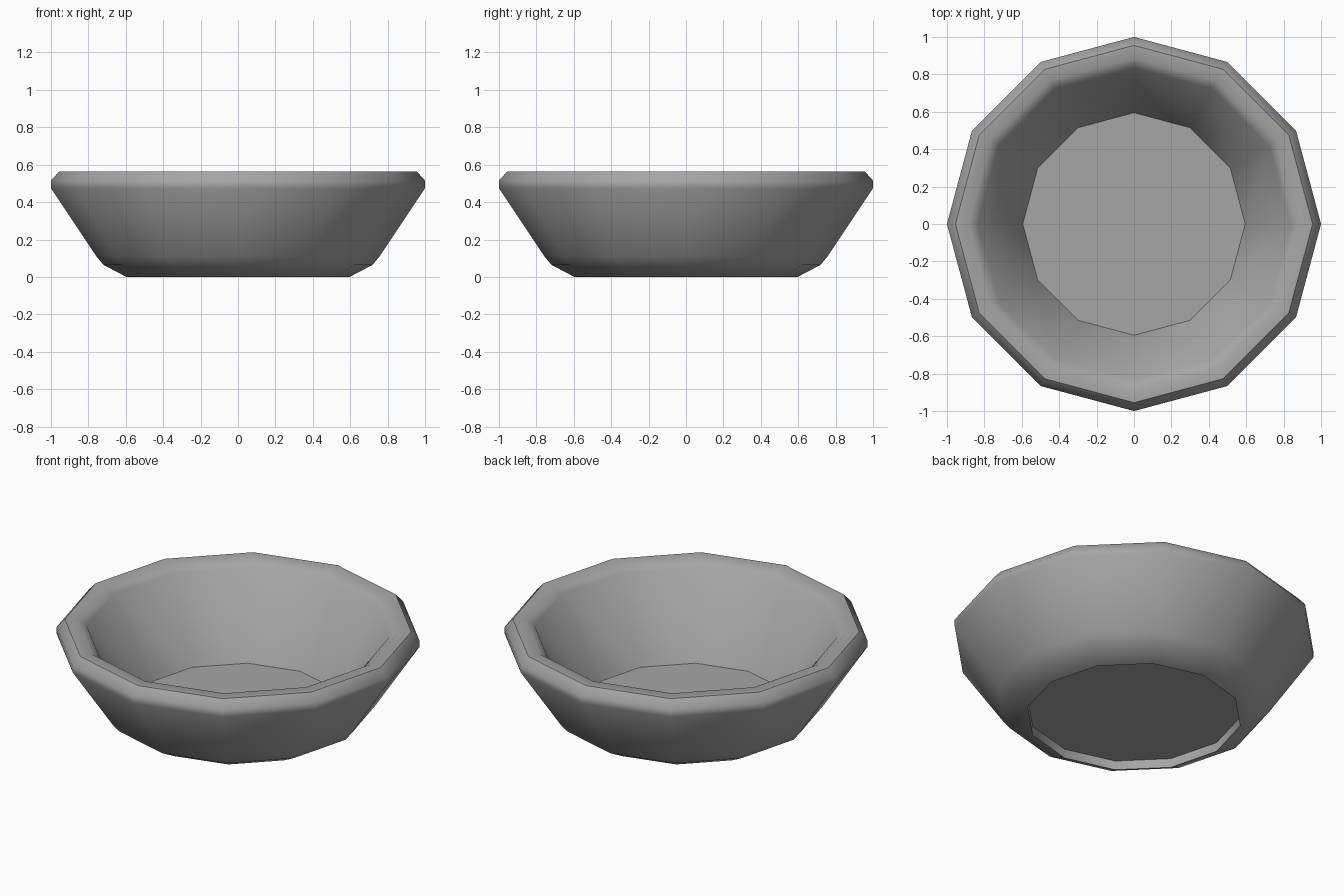
import bpy
import bmesh
from math import radians
from mathutils import Matrix

SIDES = 12

cube = bpy.data.objects.get("Cube")
if cube:
    bpy.data.objects.remove(cube, do_unlink=True)

# Plain grey clay colour
grey = bpy.data.materials.new("grey")
grey.use_nodes = True
colour = (0.38, 0.38, 0.38, 1.0)
grey.diffuse_color = colour
grey.node_tree.nodes["Principled BSDF"].inputs["Base Color"].default_value = colour

# Cross-section (radius, height): floor, inner wall, rim, outer wall, foot, recess
profile = [
    (0.595, 0.06), (0.835, 0.53), (0.885, 0.565),
    (0.955, 0.565), (1.0, 0.515), (1.0, 0.475),
    (0.757, 0.11), (0.72, 0.065), (0.597, 0.0),
    (0.592, 0.0), (0.592, 0.055),
]

bm = bmesh.new()
rings = []
for radius, height in profile:
    ring = bmesh.ops.create_circle(bm, segments=SIDES, radius=radius,
                                   matrix=Matrix.Translation((0, 0, height)))
    rings.append(ring["verts"])

# Walls between neighbouring rings
for a, b in zip(rings, rings[1:]):
    for i in range(SIDES):
        j = (i + 1) % SIDES
        bm.faces.new((a[i], a[j], b[j], b[i]))

# Floor of the bowl and the recessed base
bm.faces.new(rings[0])
bm.faces.new(rings[-1])
bmesh.ops.recalc_face_normals(bm, faces=bm.faces)

mesh = bpy.data.meshes.new("bowl")
bm.to_mesh(mesh)
bm.free()
mesh.materials.append(grey)

bowl = bpy.data.objects.new("bowl", mesh)
bpy.context.collection.objects.link(bowl)
bpy.ops.object.select_all(action="DESELECT")
bowl.select_set(True)
bpy.context.view_layer.objects.active = bowl
bpy.ops.object.shade_smooth_by_angle(angle=radians(45))
